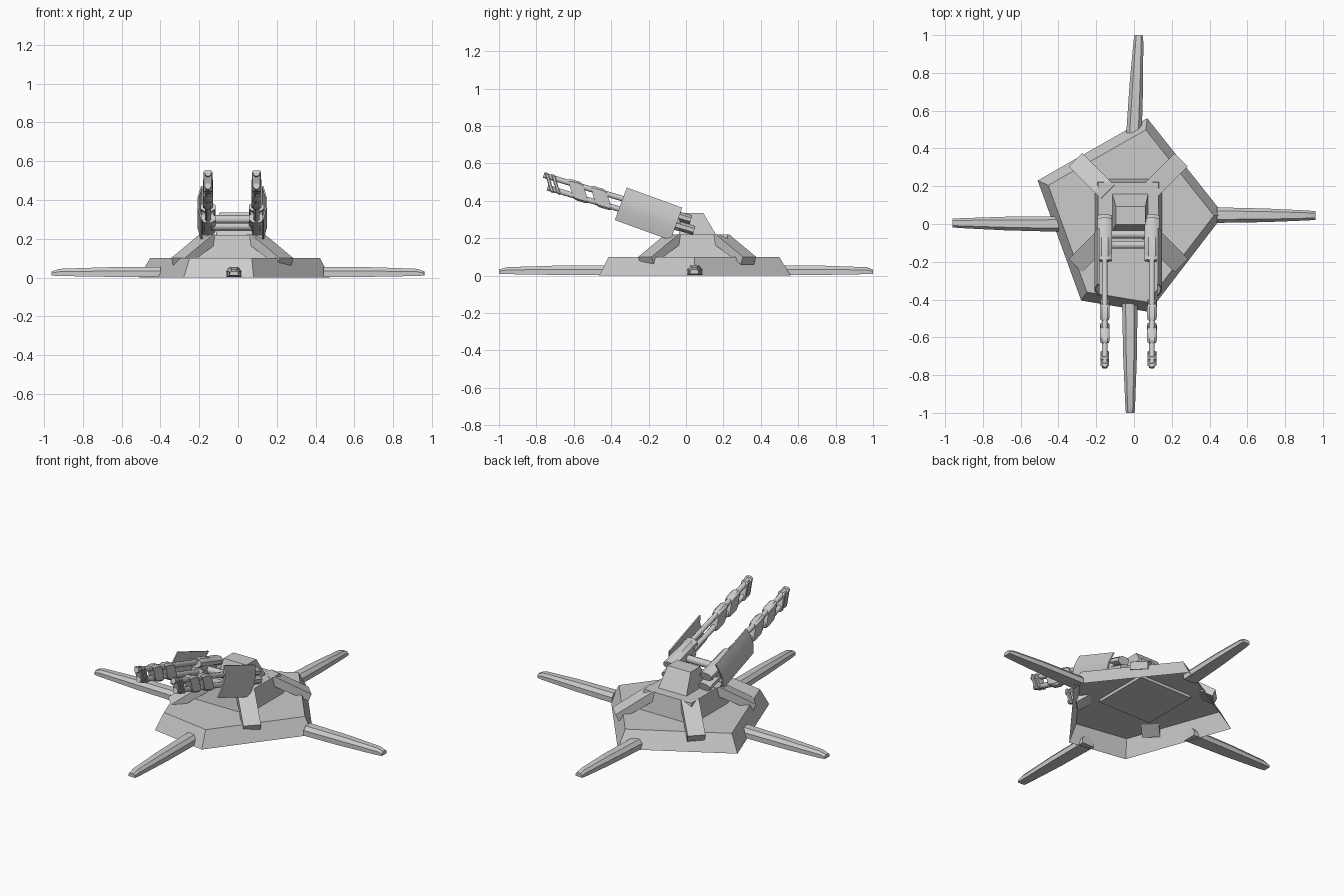
import bpy, bmesh, math
from mathutils import Vector, Matrix

if "Cube" in bpy.data.objects:
    bpy.data.objects.remove(bpy.data.objects["Cube"])

CX, CY = -0.03, 0.06          # turret centre
TILT = math.atan(0.297)       # gun elevation


def make(name, verts, faces, smooth=None):
    me = bpy.data.meshes.new(name)
    me.from_pydata([tuple(v) for v in verts], [], faces)
    bm = bmesh.new()
    bm.from_mesh(me)
    bmesh.ops.recalc_face_normals(bm, faces=bm.faces)
    bm.to_mesh(me)
    bm.free()
    ob = bpy.data.objects.new(name, me)
    bpy.context.collection.objects.link(ob)
    if smooth:
        bpy.ops.object.select_all(action='DESELECT')
        bpy.context.view_layer.objects.active = ob
        ob.select_set(True)
        bpy.ops.object.shade_smooth_by_angle(angle=math.radians(smooth))
    return ob


def loft(name, rings, start=True, end=True, smooth=None):
    """Skin equal-length rings into a tube, with optional end caps."""
    n = len(rings[0])
    verts = [v for r in rings for v in r]
    faces = [(k * n + i, k * n + (i + 1) % n, (k + 1) * n + (i + 1) % n, (k + 1) * n + i)
             for k in range(len(rings) - 1) for i in range(n)]
    if start:
        faces.append(tuple(range(n)))
    if end:
        faces.append(tuple(range((len(rings) - 1) * n, len(rings) * n)))
    return make(name, verts, faces, smooth)


def square(x, y, hx, hy, z):
    return [(x - hx, y - hy, z), (x + hx, y - hy, z), (x + hx, y + hy, z), (x - hx, y + hy, z)]


# hollow five-sided base, open underneath
outline = [(0.07, 0.56), (0.475, 0.05), (0.08, -0.465), (-0.28, -0.405), (-0.51, 0.23)]
loft("base_shell", [[(x, y, 0.0) for x, y in outline],
                    [(x * 0.89, y * 0.89, 0.1) for x, y in outline]], start=False)

# pedestal through the base roof
loft("pedestal", [square(CX, CY, 0.18, 0.18, 0.08), square(CX, CY, 0.16, 0.16, 0.22)])

# four sloping corner braces
for sx, sy, tag in ((1, 1, "back_right"), (-1, 1, "back_left"),
                    (-1, -1, "front_left"), (1, -1, "front_right")):
    out = Vector((sx, sy, 0))
    side = Vector((-sy, sx, 0)).normalized() * 0.05
    rings = []
    for d, z0, z1 in ((0.11, 0.17, 0.221), (0.135, 0.17, 0.221), (0.28, 0.06, 0.1)):
        c = Vector((CX, CY, 0)) + out * d
        low = c - out * 0.012
        rings.append([c + side + Vector((0, 0, z1)), c - side + Vector((0, 0, z1)),
                      low - side + Vector((0, 0, z0)), low + side + Vector((0, 0, z0))])
    loft("brace_" + tag, rings)

# four tapering legs: root and tip centres, root and tip half widths
legs = {"front_leg": ((-0.022, -0.42), (-0.02, -1.0)), "back_leg": ((0.0, 0.48), (0.025, 1.0)),
        "left_leg": ((-0.40, 0.0), (-0.96, 0.005)), "right_leg": ((0.44, 0.047), (0.96, 0.045))}
section = [(-1, 0), (-1, 0.6), (-0.55, 1), (0.55, 1), (1, 0.6), (1, 0)]
for name, (a, b) in legs.items():
    a, b = Vector((*a, 0)), Vector((*b, 0))
    d = (b - a).normalized()
    n = Vector((-d.y, d.x, 0))
    rings = []
    for t, w, z0, h in ((0, 0.041, 0.002, 0.055), (0.5, 0.036, 0.004, 0.053),
                        (0.93, 0.026, 0.008, 0.045), (1, 0.023, 0.01, 0.032)):
        c = a.lerp(b, t)
        rings.append([c + n * (w * u) + Vector((0, 0, z0 + (h - z0) * v)) for u, v in section])
    loft(name, rings, smooth=25)

# tapered sensor tower
loft("tower", [square(CX + 0.01, 0.06, 0.095, 0.10, 0.22),
               square(CX + 0.012, 0.045, 0.078, 0.047, 0.335)])


def rod(name, p, q, rx, rz, sides, smooth=None):
    """Straight rod from p to q with an elliptical section."""
    p, q = Vector(p), Vector(q)
    d = (q - p).normalized()
    u = Vector((0, 1, 0)) if abs(d.x) > 0.9 else Vector((1, 0, 0))
    v = d.cross(u)
    ring = [u * (rx * math.cos(t)) + v * (rz * math.sin(t))
            for t in [2 * math.pi * (i + 0.5) / sides for i in range(sides)]]
    return loft(name, [[p + r for r in ring], [q + r for r in ring]], smooth=smooth)


# cross axles carrying both guns
rod("axle_front", (-0.155, -0.11, 0.30), (0.095, -0.11, 0.30), 0.022, 0.022, 10, 40)
rod("axle_rear", (-0.155, -0.055, 0.265), (0.095, -0.055, 0.265), 0.022, 0.022, 10, 40)


def on_gun(x, s, h):
    """Point at distance s along the gun and h above its axis."""
    return Vector((x, 0.035 - s * math.cos(TILT) - h * math.sin(TILT),
                   0.27 + s * math.sin(TILT) - h * math.cos(TILT) * -1))


def gun_block(name, x, s0, s1, w, h, chamfer, smooth=None):
    """Chamfered block around the gun axis, narrowed at both ends."""
    c = chamfer
    prof = [(-w, -h + c), (-w, h - c), (-w + c, h), (w - c, h),
            (w, h - c), (w, -h + c), (w - c, -h), (-w + c, -h)]
    e = (s1 - s0) * 0.2
    rings = [[on_gun(x + a * k, s, b * k) for a, b in prof]
             for s, k in ((s0, 0.85), (s0 + e, 1), (s1 - e, 1), (s1, 0.85))]
    return loft(name, rings, smooth=smooth)


for side, x, sgn in (("left", -0.155, -1), ("right", 0.095, 1)):
    # paired barrels and recoil housings
    for lvl, h in (("upper", 0.035), ("lower", -0.035)):
        rod(f"{side}_{lvl}_barrel", on_gun(x, 0.1, h), on_gun(x, 0.82, h), 0.016, 0.016, 8, 50)
        rod(f"{side}_{lvl}_housing", on_gun(x, 0.0, h * 0.85), on_gun(x, 0.23, h * 0.85),
            0.042, 0.027, 8, 50)
    gun_block(f"{side}_breech", x, 0.07, 0.22, 0.036, 0.062, 0.018, 30)
    # barrel clamps
    gun_block(f"{side}_rear_clamp", x, 0.465, 0.555, 0.026, 0.06, 0.012, 30)
    gun_block(f"{side}_front_clamp", x, 0.595, 0.68, 0.026, 0.06, 0.012, 30)
    # muzzle plates
    for i, s in enumerate((0.762, 0.798)):
        gun_block(f"{side}_muzzle_plate_{i + 1}", x, s - 0.011, s + 0.011, 0.023, 0.056, 0.008)

    # slightly bowed side shield with its mount
    c = Vector((0, -0.20, 0.33))
    a = math.radians(20)
    along = Vector((0, -math.cos(a), math.sin(a)))
    up = Vector((0, -math.sin(a), -math.cos(a))) * -1
    up = Vector((0, math.sin(a) * 1.0, math.cos(a)))
    rings = []
    for t in (-0.158, 0.158):
        outer = [(-0.0925, 0.036), (-0.02, 0.054), (0.03, 0.054), (0.0925, 0.036)]
        prof = outer + [(v, o - 0.008) for v, o in reversed(outer)]
        rings.append([c + along * t + up * v + Vector((x + sgn * o, 0, 0)) for v, o in prof])
    loft(f"{side}_shield", rings, smooth=40)
    rod(f"{side}_shield_mount", (x, -0.14, 0.325), (x + sgn * 0.05, -0.14, 0.325), 0.025, 0.025, 8)
